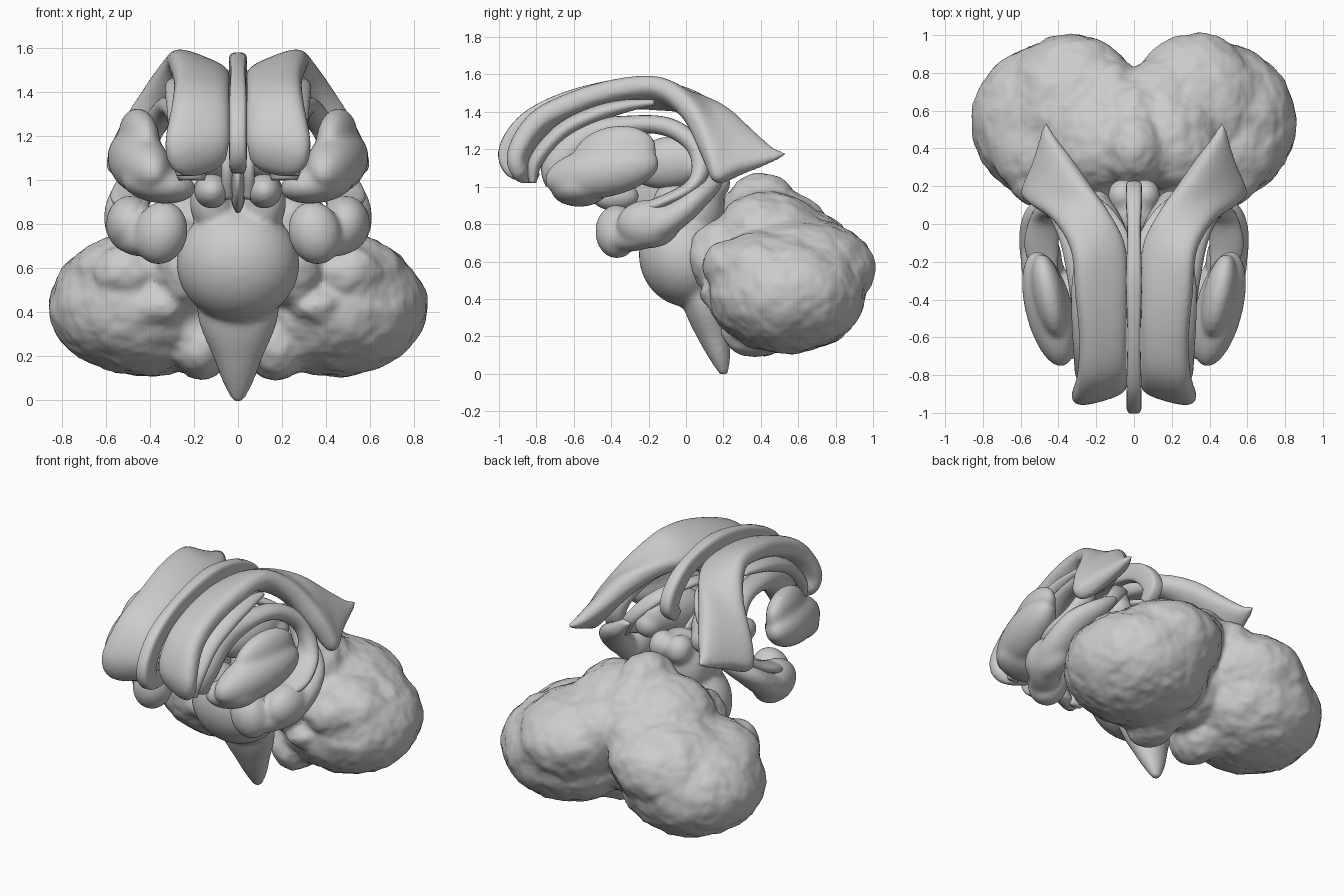
import bpy, bmesh, math
from mathutils import Vector, Matrix, Euler


def make(name, bm, mirror=True, voxel=0, smooth=4, bumps=0):
    bmesh.ops.recalc_face_normals(bm, faces=bm.faces)
    me = bpy.data.meshes.new(name)
    bm.to_mesh(me)
    bm.free()
    for p in me.polygons:
        p.use_smooth = True
    ob = bpy.data.objects.new(name, me)
    bpy.context.collection.objects.link(ob)
    if mirror:
        m = ob.modifiers.new("mirror", 'MIRROR')
        m.use_mirror_merge = False
    if voxel:
        r = ob.modifiers.new("remesh", 'REMESH')
        r.mode = 'VOXEL'
        r.voxel_size = voxel
        r.use_smooth_shade = True
        s = ob.modifiers.new("smooth", 'SMOOTH')
        s.factor = 0.5
        s.iterations = smooth
    if bumps:
        t = bpy.data.textures.new(name + "_bumps", 'CLOUDS')
        t.noise_scale = 0.11
        d = ob.modifiers.new("bumps", 'DISPLACE')
        d.texture = t
        d.strength = bumps
        d.mid_level = 0.4
    return ob


def add_ball(bm, c, r, rot=(0, 0, 0)):
    mat = (Matrix.Translation(c) @ Euler([math.radians(a) for a in rot]).to_matrix().to_4x4()
           @ Matrix.Diagonal((*r, 1)))
    bmesh.ops.create_uvsphere(bm, u_segments=32, v_segments=20, radius=1, matrix=mat)


def spline(rows, n):
    """Catmull-Rom through rows of numbers, n steps per span."""
    p = [rows[0]] + list(rows) + [rows[-1]]
    out = []
    for i in range(1, len(p) - 2):
        for k in range(n):
            t = k / n
            out.append([0.5 * (2 * b + (c - a) * t + (2 * a - 5 * b + 4 * c - d) * t * t
                               + (3 * b - a - 3 * c + d) * t ** 3)
                        for a, b, c, d in zip(*p[i - 1:i + 3])])
    return out + [list(rows[-1])]


def add_strip(bm, rows, n=6, seg=20, square=0.7):
    """Loft rounded sections; row = edge A xyz, edge B xyz, half thickness."""
    st = spline(rows, n)
    cen = [(Vector(s[:3]) + Vector(s[3:6])) / 2 for s in st]
    rings = []
    for i, s in enumerate(st):
        half = (Vector(s[3:6]) - Vector(s[:3])) / 2
        tan = cen[min(i + 1, len(cen) - 1)] - cen[max(i - 1, 0)]
        nrm = half.cross(tan).normalized() * s[6]
        ring = []
        for k in range(seg):
            a = 2 * math.pi * k / seg
            u, v = math.cos(a), math.sin(a)
            u = math.copysign(abs(u) ** square, u)
            v = math.copysign(abs(v) ** square, v)
            ring.append(bm.verts.new(cen[i] + half * u + nrm * v))
        rings.append(ring)
    for a, b in zip(rings, rings[1:]):
        for k in range(seg):
            bm.faces.new((a[k], a[(k + 1) % seg], b[(k + 1) % seg], b[k]))
    bm.faces.new(rings[0])
    bm.faces.new(rings[-1][::-1])


def tube_rows(pts):
    """Rows from x, y, z, half width in x, half thickness."""
    return [(x - w, y, z, x + w, y, z, t) for x, y, z, w, t in pts]


def blob(name, balls, voxel=0.016, tubes=(), **kw):
    bm = bmesh.new()
    for b in balls:
        add_ball(bm, *b)
    for t in tubes:
        add_strip(bm, tube_rows(t), square=1)
    return make(name, bm, voxel=voxel, **kw)


# Cerebellum: paired hemispheres, central ridge and front lobules
blob("cerebellum", [
    ((.43, .54, .43), (.43, .42, .32), (0, 0, -8)),
    ((.33, .60, .56), (.37, .41, .27), (0, 8, 0)),
    ((.46, .40, .58), (.30, .26, .18)),
    ((.20, .47, .74), (.27, .30, .22), (-15, 20, 0)),
    ((.13, .66, .66), (.20, .22, .21), (-20, 0, 0)),
    ((0, .40, .85), (.17, .21, .225)),
    ((0, .56, .80), (.16, .20, .17), (-25, 0, 0)),
    ((0, .50, .55), (.17, .26, .34)),
    ((.50, .23, .58), (.16, .14, .13)),
    ((.35, .19, .43), (.12, .12, .08)),
    ((.17, .38, .25), (.14, .20, .16)),
    ((.24, .18, .62), (.14, .17, .20)),
], voxel=0.018, smooth=18, bumps=0.03)

# Brainstem: pons, midbrain and tapered medulla
blob("brainstem", [
    ((0, -.01, .62), (.28, .24, .265), (20, 0, 0)),
    ((0, .05, .88), (.19, .16, .22)),
    ((.06, .15, 1.02), (.08, .09, .09)),
    ((.12, -.06, .90), (.10, .12, .14)),
], tubes=[[(0, .06, .55, .20, .12), (0, .10, .36, .18, .11), (0, .15, .20, .115, .085),
           (0, .185, .08, .07, .055), (0, .205, -.01, .025, .02)]], smooth=10)

# Broad curved band on each side, opening into a rear wing
bm = bmesh.new()
add_strip(bm, [
    (.13, -.78, 1.06, .19, -.80, 1.04, .02),
    (.06, -.82, 1.10, .30, -.89, 1.05, .05),
    (.04, -.84, 1.20, .33, -.92, 1.17, .06),
    (.04, -.75, 1.33, .30, -.81, 1.35, .065),
    (.04, -.58, 1.41, .29, -.61, 1.46, .065),
    (.04, -.35, 1.45, .31, -.36, 1.54, .065),
    (.05, -.12, 1.44, .33, -.14, 1.55, .065),
    (.13, .06, 1.45, .42, .01, 1.40, .07),
    (.24, .21, 1.41, .54, .10, 1.16, .075),
    (.35, .36, 1.29, .58, .16, 1.03, .065),
    (.43, .47, 1.20, .53, .30, 1.08, .04),
    (.465, .54, 1.18, .485, .49, 1.15, .012)])
make("side_band", bm, voxel=0.014, smooth=6)

# Narrow arch on the midline
bm = bmesh.new()
add_strip(bm, tube_rows([
    (0, -.80, 1.07, .035, .04), (0, -.91, 1.10, .04, .06), (0, -.935, 1.2, .04, .065),
    (0, -.83, 1.35, .04, .06), (0, -.60, 1.46, .035, .06), (0, -.30, 1.52, .042, .06),
    (0, -.05, 1.49, .036, .055), (0, .10, 1.41, .042, .06), (0, .17, 1.30, .042, .06),
    (0, .12, 1.22, .035, .04)]), square=0.5)
make("midline_arch", bm, mirror=False)

# Slim inner arch under the side band
bm = bmesh.new()
add_strip(bm, tube_rows([
    (.24, -.82, 1.02, .04, .02), (.24, -.80, 1.14, .07, .04), (.24, -.67, 1.29, .08, .045),
    (.25, -.50, 1.38, .08, .045), (.27, -.33, 1.43, .06, .035), (.29, -.17, 1.45, .02, .015)]),
    square=1)
make("inner_arch", bm)

# C-shaped ring that wraps the oval nucleus
bm = bmesh.new()
add_strip(bm, tube_rows([
    (.21, -.70, 1.00, .06, .05), (.22, -.68, 1.12, .09, .09), (.24, -.52, 1.27, .08, .08),
    (.28, -.30, 1.33, .07, .05), (.33, -.10, 1.32, .06, .05), (.39, .04, 1.23, .06, .05),
    (.44, .08, 1.11, .06, .05), (.47, .03, 1.00, .08, .04), (.49, -.12, .92, .09, .035),
    (.46, -.28, .86, .06, .035), (.42, -.36, .82, .03, .02)]), square=1)
make("ring_nucleus", bm)

# Oval outer nucleus, wide below and narrow on top
blob("oval_nucleus", [
    ((.45, -.45, 1.08), (.125, .32, .14), (10, 0, -14)),
    ((.45, -.38, 1.18), (.085, .23, .145), (10, 0, -12)),
    ((.36, -.57, .98), (.17, .15, .085), (0, -8, 0)),
], voxel=0.014, smooth=14)

# Curved lower lobe with rounded front bulb
blob("lower_lobe", [((.35, -.37, .76), (.12, .115, .145), (0, -15, 0)),
                    ((.49, -.20, .80), (.11, .17, .13))],
     voxel=0.014, smooth=8, tubes=[[
         (.38, -.40, .72, .09, .07), (.47, -.25, .75, .11, .09), (.51, -.08, .83, .10, .08),
         (.48, .06, .94, .10, .065), (.40, .15, 1.03, .08, .05), (.30, .17, 1.12, .04, .03)]])

# Central paired bodies and the thin sheet between them
blob("central_body", [
    ((.14, -.08, 1.13), (.11, .24, .14), (8, 0, -15)),
    ((.20, .08, 1.10), (.09, .10, .09)),
    ((.12, -.38, .95), (.08, .13, .08)),
], voxel=0.014, smooth=8)
bm = bmesh.new()
add_ball(bm, (0, -.25, 1.01), (.04, .30, .16))
make("central_sheet", bm, mirror=False)

# Slender paired arch from the sheet to the lower lobe
bm = bmesh.new()
add_strip(bm, tube_rows([
    (.05, -.42, .92, .025, .02), (.05, -.48, 1.08, .025, .025), (.05, -.36, 1.25, .03, .025),
    (.06, -.12, 1.32, .05, .025), (.16, .06, 1.27, .06, .025), (.28, .15, 1.14, .05, .025),
    (.37, .12, 1.00, .04, .02)]), square=1)
make("slender_arch", bm)
